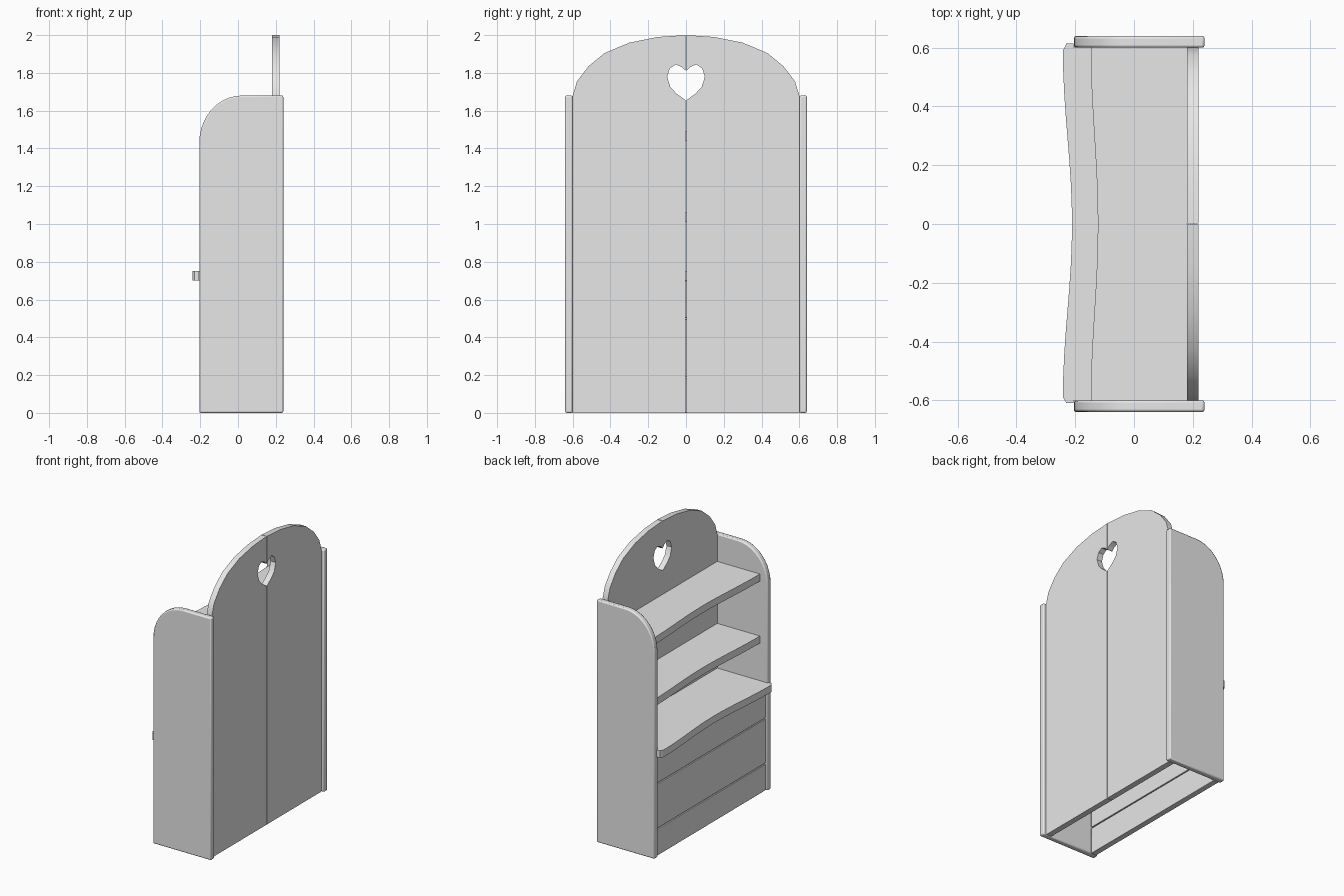
import bpy, bmesh, math
from mathutils import Vector

cube = bpy.data.objects.get("Cube")
if cube:
    bpy.data.objects.remove(cube)

# One plain finish for the whole bookcase
GREY = (0.8, 0.8, 0.8, 1)
paint = bpy.data.materials.new("plain grey")
paint.use_nodes = True
paint.diffuse_color = GREY
paint.node_tree.nodes["Principled BSDF"].inputs["Base Color"].default_value = GREY


def slab(name, outline, axis, low, high, bevel=0):
    """Extrude a 2D outline along an axis (0=x, 1=y, 2=z) from low to high."""
    def place(point, depth):
        coords = list(point)
        coords.insert(axis, depth)
        return coords

    bm = bmesh.new()
    face = bm.faces.new([bm.verts.new(place(p, low)) for p in outline])
    result = bmesh.ops.extrude_face_region(bm, geom=[face])
    shift = Vector(place((0, 0), high - low))
    moved = [v for v in result["geom"] if isinstance(v, bmesh.types.BMVert)]
    bmesh.ops.translate(bm, vec=shift, verts=moved)
    bmesh.ops.recalc_face_normals(bm, faces=bm.faces)
    mesh = bpy.data.meshes.new(name)
    bm.to_mesh(mesh)
    bm.free()
    mesh.materials.append(paint)
    obj = bpy.data.objects.new(name, mesh)
    bpy.context.collection.objects.link(obj)
    if bevel:
        mod = obj.modifiers.new("soft edges", 'BEVEL')
        mod.width = bevel
        mod.segments = 2
        mod.limit_method = 'ANGLE'
        mod.angle_limit = math.radians(40)
    bpy.ops.object.select_all(action='DESELECT')
    obj.select_set(True)
    bpy.context.view_layer.objects.active = obj
    bpy.ops.object.shade_smooth_by_angle(angle=math.radians(30))
    return obj


# Side panels with a rounded upper front corner
corner = [(0.02 - 0.225 * math.cos(a), 1.43 + 0.25 * math.sin(a))
          for a in (math.pi / 2 * i / 10 for i in range(11))]
side = [(0.24, 0), (-0.205, 0)] + corner + [(0.24, 1.68)]
slab("left_side_panel", side, 1, 0.60, 0.64, 0.008)
slab("right_side_panel", side, 1, -0.64, -0.60, 0.008)

# Two mirrored back boards with an arched top and half a heart cut from each
arch = [(0.6, 1.68), (0.577, 1.755), (0.516, 1.835), (0.431, 1.905),
        (0.30, 1.96), (0.15, 1.99), (0.002, 2.0)]
heart = [(0.002, 1.81), (0.02, 1.83), (0.055, 1.845), (0.085, 1.825),
         (0.1, 1.78), (0.083, 1.725), (0.05, 1.69), (0.002, 1.655)]
half = [(0.002, 0), (0.6, 0)] + arch + heart
for name, sign in (("left_back_board", 1), ("right_back_board", -1)):
    slab(name, [(sign * y, z) for y, z in half], 0, 0.18, 0.22)


# Shelves with a gently hollowed front edge
def hollow_edge(ends, middle, reach):
    edge = []
    for i in range(17):
        t = -1 + i / 8
        dip = (1 + math.cos(math.pi * t)) / 2
        edge.append((ends + (middle - ends) * dip, t * reach))
    return edge


for name, top in (("middle_shelf", 1.06), ("top_shelf", 1.49)):
    outline = [(0.18, -0.6)] + hollow_edge(-0.147, -0.123, 0.6) + [(0.18, 0.6)]
    slab(name, outline, 2, top - 0.05, top)

# Counter shelf whose lip projects past the side panels
lip = [(-0.206, -0.6), (-0.206, -0.61), (-0.23, -0.61)]
lip += hollow_edge(-0.242, -0.211, 0.59)
lip += [(-0.23, 0.615), (-0.206, 0.615), (-0.206, 0.6)]
slab("counter_shelf", [(0.18, -0.6)] + lip + [(0.18, 0.6)], 2, 0.70, 0.75)

# Horizontal boards closing the lower front
for i, (low, high) in enumerate(((0, 0.183), (0.189, 0.497), (0.503, 0.70))):
    board = [(-0.19, low), (-0.15, low), (-0.15, high), (-0.19, high)]
    slab(f"front_board_{i + 1}", board, 1, -0.6, 0.6, 0.003)
